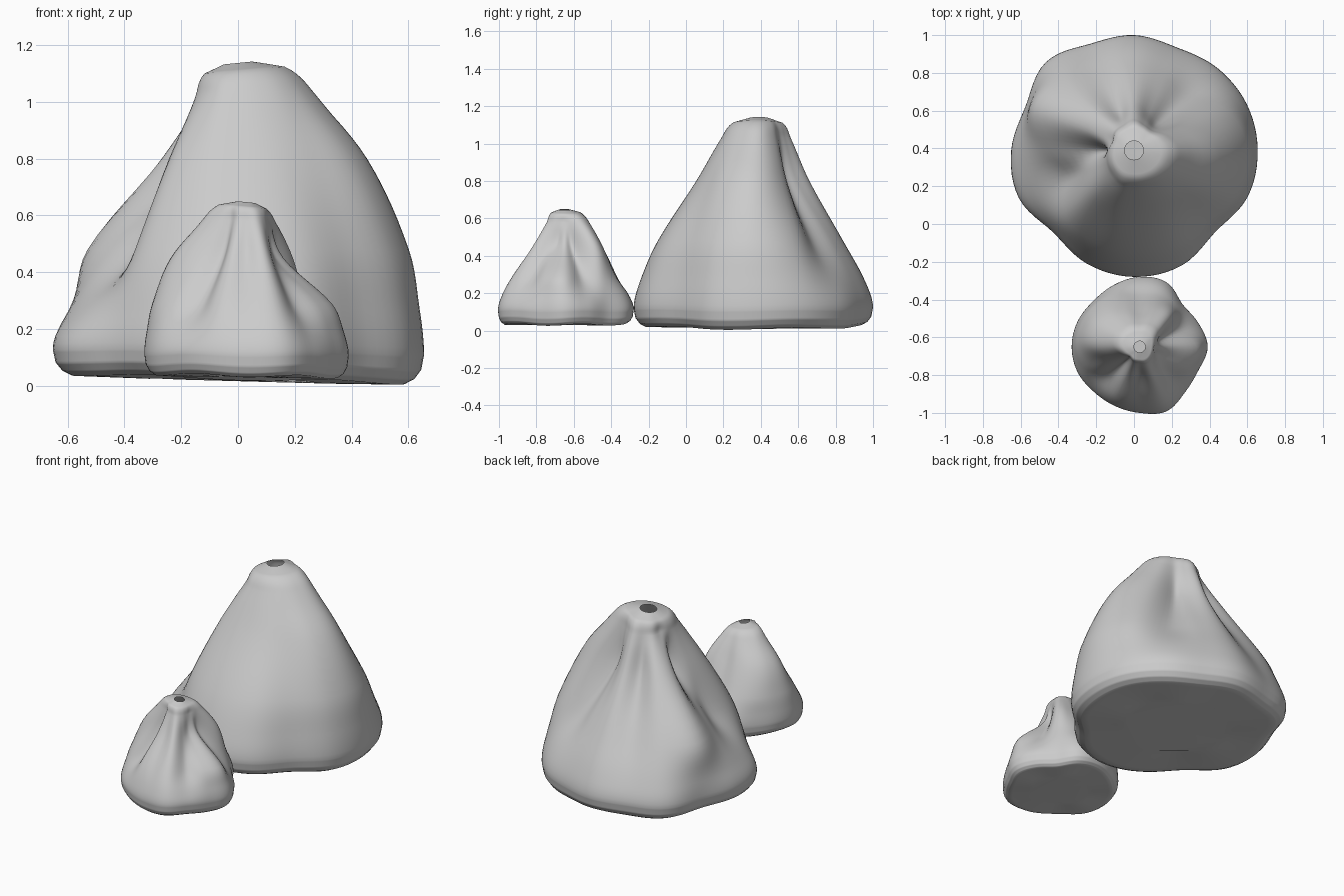
import bpy
from math import sin, cos, pi

if "Cube" in bpy.data.objects:
    bpy.data.objects.remove(bpy.data.objects["Cube"])

SIDES = 96      # points around each shell
STEPS = 6       # subdivisions between height keys


def cubic(p0, p1, p2, p3, t):
    """Catmull-Rom interpolation."""
    return 0.5 * (2 * p1 + (p2 - p0) * t + (2 * p0 - 5 * p1 + 4 * p2 - p3) * t * t
                  + (3 * p1 - p0 - 3 * p2 + p3) * t ** 3)


def around(ring):
    """Resample a closed ring of radii to SIDES values."""
    n = len(ring)
    out = []
    for i in range(SIDES):
        u = i * n / SIDES
        k = int(u)
        out.append(cubic(ring[k - 1], ring[k], ring[(k + 1) % n], ring[(k + 2) % n], u - k))
    return out


def mix(a, b, t):
    return [x * (1 - t) + y * t for x, y in zip(a, b)]


def between(keys, k, s):
    """Height and radii between keys k and k + 1, smooth above the foot."""
    (z1, p), (z2, q) = keys[k], keys[k + 1]
    t = s / STEPS
    h = z2 - z1
    if k < 4 or k + 2 >= len(keys):
        return z1 + h * t, mix(p, q, t)
    z0, a = keys[k - 1]
    z3, d = keys[k + 2]
    f0 = 0 if k == 4 else h / (z2 - z0)
    f1 = h / (z3 - z1)
    row = []
    for i in range(SIDES):
        m0, m1 = (q[i] - a[i]) * f0, (d[i] - p[i]) * f1
        row.append((2*t**3 - 3*t*t + 1) * p[i] + (t**3 - 2*t*t + t) * m0
                   + (3*t*t - 2*t**3) * q[i] + (t**3 - t*t) * m1)
    return z1 + h * t, row


def fluted_cone(name, cx, cy, keys, foot_tilt, top_tilt):
    """Skin a lumpy hollow cone through (height, radii) keys; closed foot, open mouth."""
    top = keys[-1][0]
    keys = [(z, around(r)) for z, r in keys]
    rows = [between(keys, k, s) for k in range(len(keys) - 1) for s in range(STEPS)]
    rows.append(keys[-1])

    verts, faces = [], []
    for z, row in rows:
        for i, r in enumerate(row):
            a = 2 * pi * i / SIDES
            x, y = r * cos(a), r * sin(a)
            low = max(0, 1 - z / 0.25)               # uneven foot
            high = max(0, (z / top - 0.85) / 0.15)   # slanted mouth
            dz = low * (foot_tilt * x + 0.006 * sin(5 * a) * min(1, r / 0.3))
            dz += high * top_tilt * x
            verts.append((cx + x, cy + y, max(0, z + dz)))
    for j in range(len(rows) - 1):
        for i in range(SIDES):
            n = (i + 1) % SIDES
            faces.append((j*SIDES + i, j*SIDES + n, (j+1)*SIDES + n, (j+1)*SIDES + i))
    faces.append(tuple(reversed(range(SIDES))))
    me = bpy.data.meshes.new(name)
    me.from_pydata(verts, [], faces)
    me.update()
    ob = bpy.data.objects.new(name, me)
    bpy.context.collection.objects.link(ob)
    bpy.context.view_layer.objects.active = ob
    ob.select_set(True)
    bpy.ops.object.shade_smooth_by_angle(angle=1.3)
    ob.select_set(False)


def shell(name, cx, cy, zs, base, mid, high, neck, top, lip, hole, tilts):
    flat = lambda r: [r] * 16
    sc = lambda f: [r * f for r in base]
    z0, z1, z2, z3, z4, z5, z6 = zs
    d = z1 - z0
    keys = [(z0, sc(0.5)), (z0 + 0.003, sc(0.90)),                    # foot
            (z0 + 0.2 * d, sc(0.95)), (z0 + 0.5 * d, sc(0.985)),
            (z1, base), (z2, mix(base, mid, 0.28)), (z3, mid), (z4, high), (z5, neck),
            (z6, mix(neck, flat(lip), 0.6)), (top, flat(hole))]       # mouth
    fluted_cone(name, cx, cy, keys, *tilts)


# Large shell: radii every 22.5 degrees, counter-clockwise from +x
shell("large_shell", 0, 0.39, (0.022, 0.12, 0.27, 0.48, 0.80, 1.03, 1.11),
      [.655, .645, .62, .59, .61, .61, .66, .62, .65, .66, .61, .65, .67, .66, .61, .65],
      [.60, .54, .40, .42, .45, .43, .52, .57, .45, .37, .50, .53, .54, .55, .54, .59],
      [.45, .35, .20, .22, .27, .22, .30, .29, .16, .24, .33, .34, .335, .35, .38, .44],
      [.26, .21, .15, .15, .17, .15, .15, .13, .14, .16, .18, .20, .20, .21, .23, .25],
      1.137, 0.10, 0.05, (-0.03, 0.1))

# Small shell
shell("small_shell", 0.03, -0.65, (0.033, 0.11, 0.19, 0.29, 0.45, 0.58, 0.63),
      [.36, .335, .32, .37, .37, .355, .345, .355, .36, .355, .34, .34, .35, .37, .34, .335],
      [.30, .23, .28, .29, .275, .30, .32, .33, .33, .29, .22, .27, .27, .29, .23, .27],
      [.13, .12, .23, .22, .195, .22, .25, .27, .26, .18, .12, .16, .15, .18, .13, .11],
      [.08, .10, .14, .14, .13, .14, .15, .16, .15, .11, .08, .09, .09, .10, .09, .08],
      0.647, 0.06, 0.03, (-0.02, -0.1))
